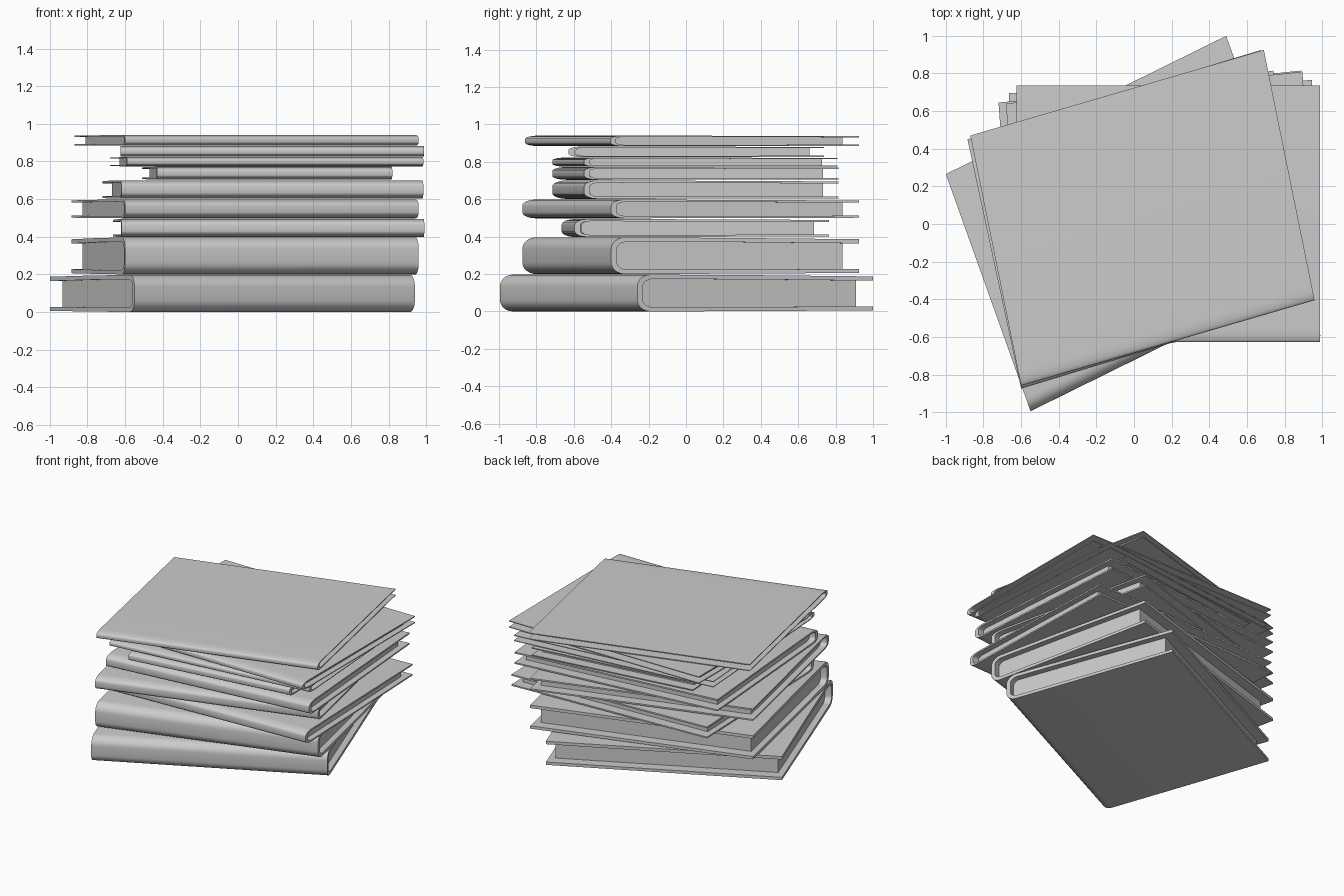
import bpy, bmesh, math
from mathutils import Vector

if "Cube" in bpy.data.objects:
    bpy.data.objects.remove(bpy.data.objects["Cube"])


def arc(ct, ch, rt, rh, a0, a1, n=6):
    """Elliptical arc in the (depth, height) plane, angles in degrees."""
    pts = []
    for i in range(n + 1):
        a = math.radians(a0 + (a1 - a0) * i / n)
        pts.append((ct + rt * math.cos(a), ch + rh * math.sin(a)))
    return pts


# C-shaped cover section in unit depth (0 spine, 1 fore edge) and unit height
COVER = ([(1, 0.95), (0.5, 0.985)]
         + arc(0.055, 0.68, 0.055, 0.32, 90, 180)
         + arc(0.055, 0.32, 0.055, 0.32, 180, 270)
         + [(0.5, 0.01), (1, 0.03), (1, 0.14), (0.5, 0.12)]
         + arc(0.065, 0.32, 0.042, 0.20, 270, 180)
         + arc(0.065, 0.68, 0.042, 0.20, 180, 90)
         + [(0.5, 0.87), (1, 0.835)])

# Page block section, its back tucked into the spine
PAGES = ([(0.943, 0.845), (0.5, 0.88)]
         + arc(0.065, 0.68, 0.038, 0.20, 90, 180)
         + arc(0.065, 0.32, 0.038, 0.20, 180, 270)
         + [(0.5, 0.11), (0.943, 0.13)])


def extrude_section(name, section, s0, s1, place):
    """Sweep a section along the spine direction and place it in the stack."""
    bm = bmesh.new()
    ends = [[bm.verts.new(place(s, t, h)) for t, h in section] for s in (s0, s1)]
    n = len(section)
    for i in range(n):
        j = (i + 1) % n
        bm.faces.new((ends[0][i], ends[0][j], ends[1][j], ends[1][i]))
    bm.faces.new(ends[0])
    bm.faces.new(ends[1][::-1])
    bmesh.ops.recalc_face_normals(bm, faces=bm.faces)
    mesh = bpy.data.meshes.new(name)
    bm.to_mesh(mesh)
    bm.free()
    obj = bpy.data.objects.new(name, mesh)
    bpy.context.collection.objects.link(obj)
    bpy.ops.object.select_all(action='DESELECT')
    obj.select_set(True)
    bpy.context.view_layer.objects.active = obj
    bpy.ops.object.shade_smooth_by_angle(angle=math.radians(35))


def book(index, z0, z1, corner, spine, depth):
    """corner: front left end of spine; spine and depth: edge vectors."""
    c, u, v = (Vector((*p, 0)) for p in (corner, spine, depth))

    def place(s, t, h):
        return c + u * s + v * t + Vector((0, 0, z0 + (z1 - z0) * h))

    extrude_section(f"book_{index}_cover", COVER, 0, 1, place)
    extrude_section(f"book_{index}_pages", PAGES, 0.028, 0.972, place)


# Stack from bottom to top: z range, spine corner, spine vector, depth vector
BOOKS = [
    (0.000, 0.197, (-0.55, -0.995), (1.49, 0.735), (-0.45, 1.26)),
    (0.200, 0.396, (-0.60, -0.875), (1.56, 0.475), (-0.285, 1.325)),
    (0.398, 0.494, (-0.62, -0.665), (1.61, 0.07), (-0.045, 1.36)),
    (0.498, 0.598, (-0.60, -0.875), (1.56, 0.475), (-0.285, 1.325)),
    (0.602, 0.700, (-0.62, -0.715), (1.605, 0.17), (-0.10, 1.36)),
    (0.704, 0.772, (-0.43, -0.715), (1.25, 0.17), (-0.08, 1.36)),
    (0.774, 0.823, (-0.59, -0.715), (1.575, 0.17), (-0.09, 1.355)),
    (0.825, 0.882, (-0.625, -0.628), (1.613, 0.0), (0.0, 1.365)),
    (0.884, 0.940, (-0.60, -0.86), (1.56, 0.455), (-0.27, 1.33)),
]
for i, b in enumerate(BOOKS, 1):
    book(i, *b)
